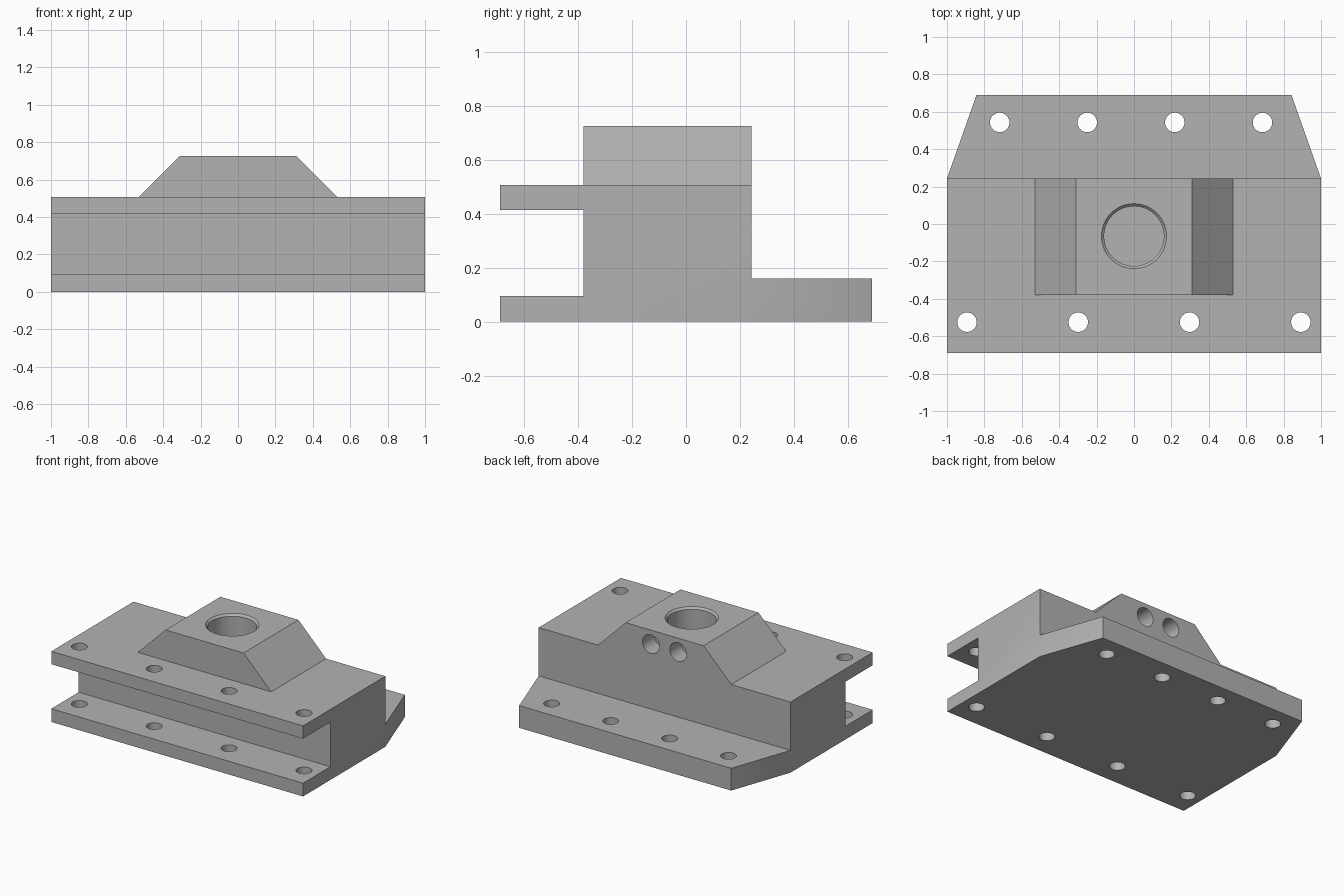
import bpy, math
from mathutils import Matrix, Vector

if "Cube" in bpy.data.objects:
    bpy.data.objects.remove(bpy.data.objects["Cube"])

metal = bpy.data.materials.new("machined grey")
metal.diffuse_color = (0.45, 0.45, 0.45, 1)
metal.use_nodes = True
metal.node_tree.nodes["Principled BSDF"].inputs["Base Color"].default_value = metal.diffuse_color


def prism(name, profile, start, end, axis):
    """Extrude a 2D outline along an axis: x takes (y, z), y takes (x, z), z takes (x, y)."""
    place = {"x": lambda a, b, t: (t, a, b),
             "y": lambda a, b, t: (a, t, b),
             "z": lambda a, b, t: (a, b, t)}[axis]
    n = len(profile)
    verts = [place(a, b, t) for t in (start, end) for a, b in profile]
    faces = [list(range(n)), list(range(2 * n - 1, n - 1, -1))]
    faces += [[i, i + n, (i + 1) % n + n, (i + 1) % n] for i in range(n)]
    if axis != "y":
        faces = [f[::-1] for f in faces]
    mesh = bpy.data.meshes.new(name)
    mesh.from_pydata(verts, [], faces)
    mesh.materials.append(metal)
    ob = bpy.data.objects.new(name, mesh)
    bpy.context.collection.objects.link(ob)
    return ob


def cylinder(name, r, centre, depth, axis="z", r_top=None):
    rot = (math.pi / 2, 0, 0) if axis == "y" else (0, 0, 0)
    bpy.ops.mesh.primitive_cone_add(vertices=48, radius1=r, radius2=r if r_top is None else r_top,
                                    depth=depth, location=centre, rotation=rot)
    ob = bpy.context.object
    ob.name = name
    ob.data.materials.append(metal)
    return ob


def combine(target, other, operation):
    mod = target.modifiers.new("combine", "BOOLEAN")
    mod.operation = operation
    mod.solver = "EXACT"
    mod.object = other
    bpy.context.view_layer.objects.active = target
    bpy.ops.object.modifier_apply(modifier=mod.name)
    bpy.data.objects.remove(other)


# Main block with upper and lower front flanges
FRONT, BACK = -0.38, 0.243
body = prism("clamp_body", [(-0.69, 0), (BACK, 0), (BACK, 0.507), (-0.69, 0.507), (-0.69, 0.415),
                            (FRONT, 0.415), (FRONT, 0.095), (-0.69, 0.095)], -1, 1, "x")

# Tapered rear mounting plate
combine(body, prism("rear_plate", [(-1, BACK), (1, BACK), (0.842, 0.69), (-0.842, 0.69)],
                    0, 0.16, "z"), "UNION")

# Raised boss with sloping sides
combine(body, prism("boss", [(-0.53, 0.507), (0.53, 0.507), (0.31, 0.727), (-0.31, 0.727)],
                    FRONT, BACK, "y"), "UNION")

# Bolt holes through the front flanges and the rear plate
for x in (-0.893, -0.298, 0.297, 0.892):
    combine(body, cylinder("bolt_cutter", 0.052, (x, -0.525, 0.3), 1.2), "DIFFERENCE")
for x in (-0.718, -0.25, 0.218, 0.687):
    combine(body, cylinder("bolt_cutter", 0.052, (x, 0.543, 0.1), 0.6), "DIFFERENCE")

# Central blind bore with a chamfered mouth
combine(body, cylinder("bore_cutter", 0.16, (0, -0.065, 0.6), 0.6), "DIFFERENCE")
combine(body, cylinder("chamfer_cutter", 0.154, (0, -0.065, 0.727), 0.04, r_top=0.194), "DIFFERENCE")

# Two blind ports in the rear of the boss
for x in (-0.108, 0.108):
    combine(body, cylinder("port_cutter", 0.067, (x, BACK, 0.627), 0.26, "y"), "DIFFERENCE")

# Smooth hole walls, sharp machined edges
bpy.ops.object.select_all(action="DESELECT")
body.select_set(True)
bpy.context.view_layer.objects.active = body
bpy.ops.object.shade_smooth_by_angle(angle=math.radians(30))
